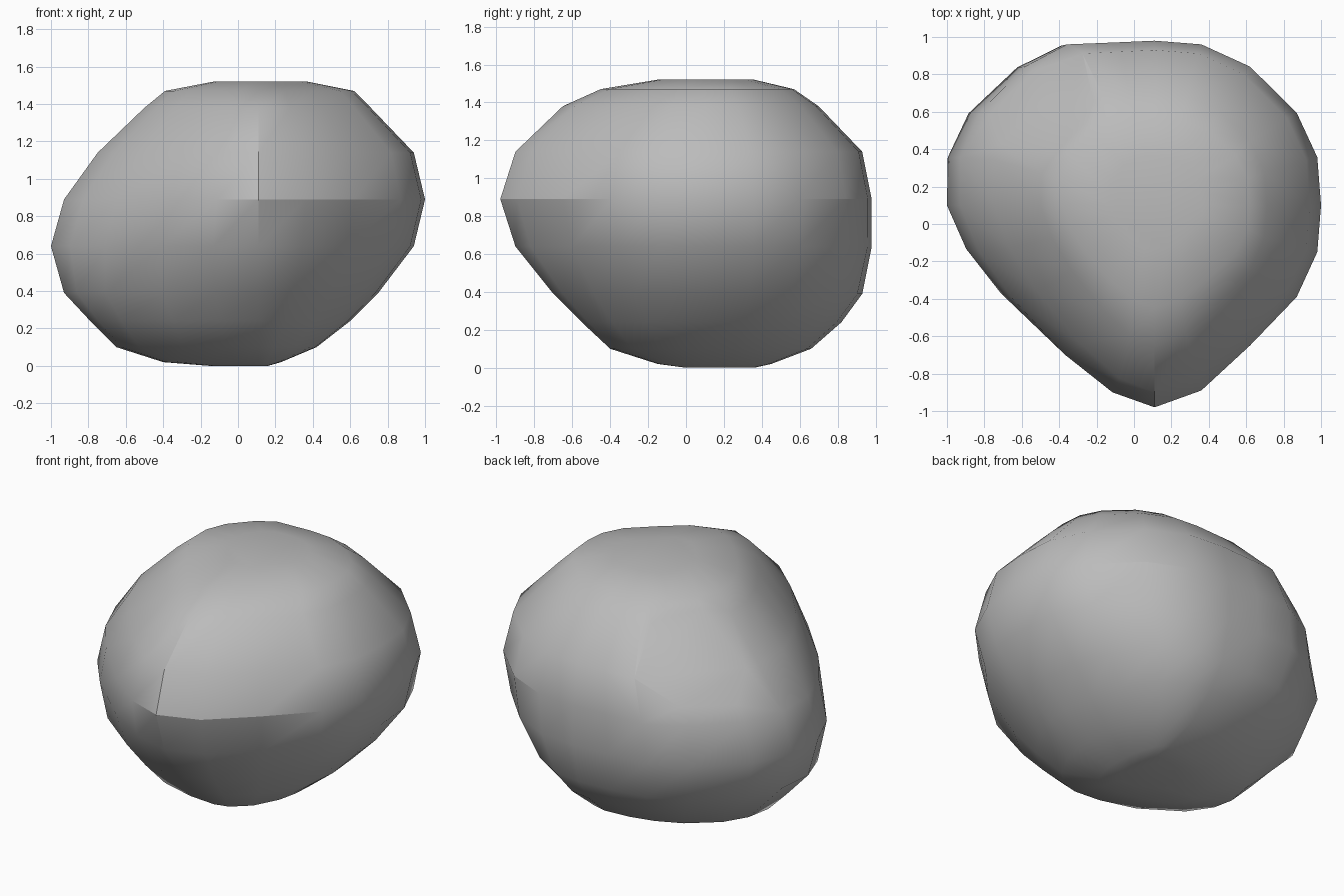
import bpy
import bmesh
import math
from mathutils import Vector

# Remove the default cube if the scene has one
default_cube = bpy.data.objects.get("Cube")
if default_cube:
    bpy.data.objects.remove(default_cube, do_unlink=True)

# Vertical axis through the front point and the widest part of the plan
AXIS = Vector((.11, .1))

# Plan outline: rounded back, blunt point at the front
OUTLINE = [
    (.11, -.98), (.36, -.89), (.62, -.65), (.87, -.39), (.98, -.15), (1, .1),
    (.98, .36), (.87, .6), (.62, .85), (.36, .97), (.11, .99), (-.13, .98),
    (-.39, .97), (-.63, .85), (-.89, .6), (-1, .36), (-1, .1),
    (-.89, -.15), (-.7, -.4), (-.4, -.7), (-.13, -.9),
]

# Levels of the boulder: height, x range, y range
LEVELS = [
    (0, -.15, .16, 0, .36),
    (.02, -.4, .23, -.15, .45),
    (.1, -.65, .42, -.4, .66),
    (.24, -.79, .6, -.55, .82),
    (.39, -.93, .75, -.7, .93),
    (.64, -1, .94, -.9, .98),
    (.89, -.93, 1, -.98, .98),
    (1.14, -.75, .94, -.9, .93),
    (1.38, -.5, .71, -.65, .7),
    (1.47, -.39, .62, -.45, .57),
    (1.52, -.13, .37, -.15, .36),
]
RIDGE_LEVEL = 6


def make_material(name, color):
    material = bpy.data.materials.new(name)
    material.use_nodes = True
    material.diffuse_color = color
    shader = material.node_tree.nodes["Principled BSDF"]
    shader.inputs["Base Color"].default_value = color
    shader.inputs["Roughness"].default_value = .9
    return material


def unit_plan():
    """Outline around the axis, each of its four sides reaching one unit."""
    offsets = [Vector(corner) - AXIS for corner in OUTLINE]
    right, left = max(p.x for p in offsets), -min(p.x for p in offsets)
    back, front = max(p.y for p in offsets), -min(p.y for p in offsets)
    return [Vector((p.x / (right if p.x > 0 else left),
                    p.y / (back if p.y > 0 else front))) for p in offsets]


def make_ring(bm, plan, height, left, right, front, back):
    """Fit the plan to one level, rounder towards the base."""
    roundness = max(0, min(1, (.7 - height) * 1.6))
    ring = []
    for point in plan:
        p = point.lerp(point.normalized(), roundness)
        x = AXIS.x + p.x * (right - AXIS.x if p.x > 0 else AXIS.x - left)
        y = AXIS.y + p.y * (back - AXIS.y if p.y > 0 else AXIS.y - front)
        ring.append(bm.verts.new((x, y, height)))
    return ring


# Boulder body: rings bridged from the base to the crown
bm = bmesh.new()
plan = unit_plan()
rings = [make_ring(bm, plan, *level) for level in LEVELS]
for lower, upper in zip(rings, rings[1:]):
    for i in range(len(plan)):
        j = (i + 1) % len(plan)
        bm.faces.new((lower[i], lower[j], upper[j], upper[i]))
bm.faces.new(rings[-1])
bm.faces.new(list(reversed(rings[0])))

# Crisp ridges: level ones beside the front point and at the back corner
ridge = rings[RIDGE_LEVEL]
for i in (-1, 0, 1, 2, 7, 8):
    bm.edges.get((ridge[i], ridge[i + 1])).smooth = False
# Upright ridge through the front point
for k in range(RIDGE_LEVEL - 1, RIDGE_LEVEL + 2):
    bm.edges.get((rings[k][0], rings[k + 1][0])).smooth = False

# Broad flat face across the upper back corner
normal = Vector((-.55, .5, .67)).normalized()
cut = bmesh.ops.bisect_plane(
    bm, geom=bm.verts[:] + bm.edges[:] + bm.faces[:],
    plane_co=normal * 1.37, plane_no=normal, clear_outer=True)
rim = [e for e in cut["geom_cut"] if isinstance(e, bmesh.types.BMEdge)]
bmesh.ops.holes_fill(bm, edges=rim)
bmesh.ops.recalc_face_normals(bm, faces=bm.faces[:])

mesh = bpy.data.meshes.new("boulder")
bm.to_mesh(mesh)
bm.free()
mesh.materials.append(make_material("stone grey", (.5, .5, .5, 1)))
boulder = bpy.data.objects.new("boulder", mesh)
bpy.context.collection.objects.link(boulder)

# Soft stone surface that keeps the marked ridges
bpy.ops.object.select_all(action="DESELECT")
boulder.select_set(True)
bpy.context.view_layer.objects.active = boulder
bpy.ops.object.shade_smooth_by_angle(
    angle=math.radians(42), keep_sharp_edges=True)
